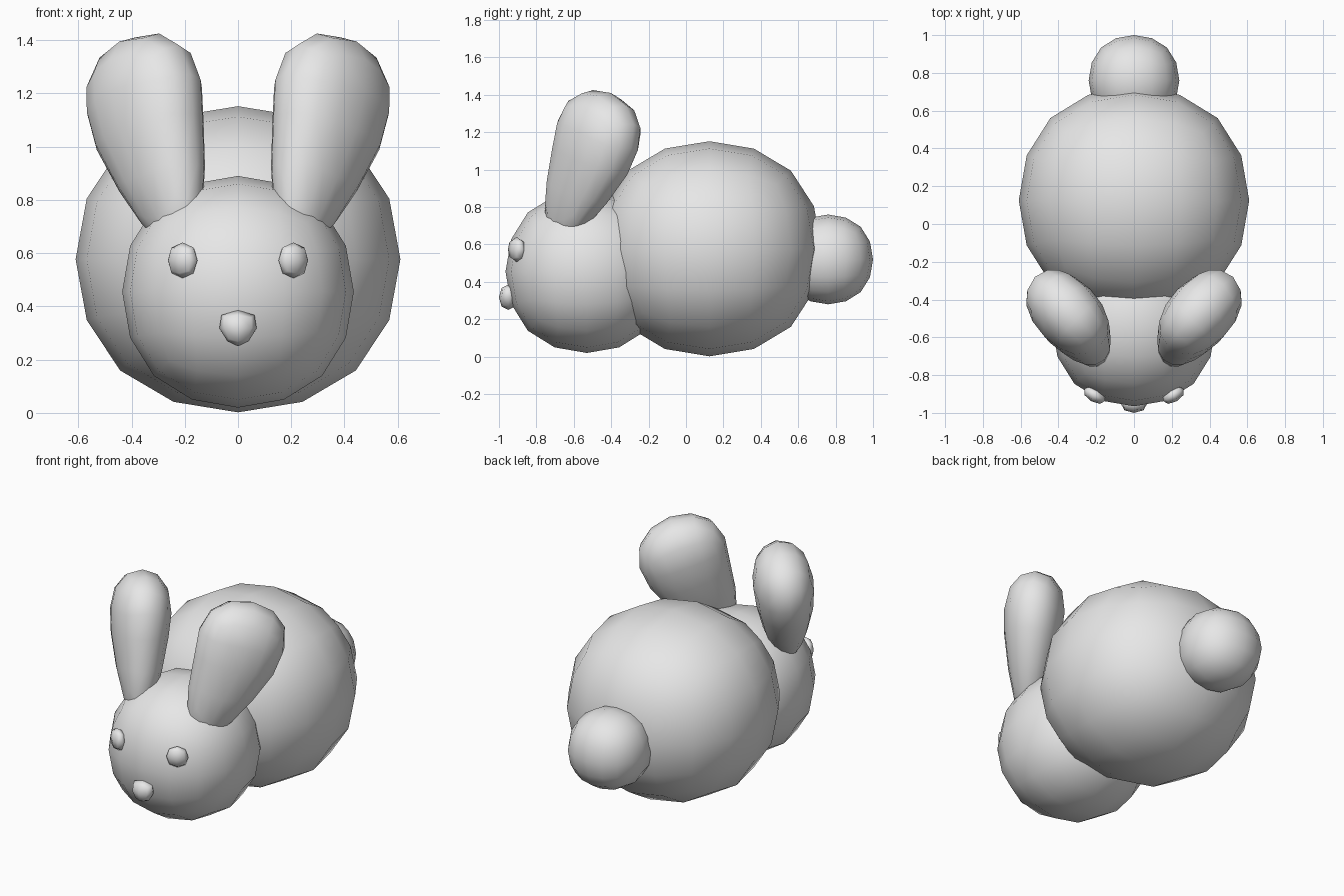
import bpy
import math
from mathutils import Vector, Matrix

default = bpy.data.objects.get("Cube")
if default:
    bpy.data.objects.remove(default, do_unlink=True)

grey = bpy.data.materials.new("plain grey")
grey.use_nodes = True
grey.diffuse_color = (0.8, 0.8, 0.8, 1)
grey.node_tree.nodes["Principled BSDF"].inputs["Base Color"].default_value = (0.8, 0.8, 0.8, 1)


def round_cube(name, level, place, mirrored=False):
    """Subdivide a cube into a ball of unit radius, then move each point with place()."""
    bpy.ops.mesh.primitive_cube_add(size=2)
    obj = bpy.context.object
    obj.name = name
    mod = obj.modifiers.new("round", "SUBSURF")
    mod.levels = mod.render_levels = level
    bpy.ops.object.modifier_apply(modifier=mod.name)
    mesh = obj.data
    mesh.name = name
    reach = max(v.co.z for v in mesh.vertices)
    for v in mesh.vertices:
        p = place(v.co / reach)
        if mirrored:
            p.x = -p.x
        v.co = p
    if mirrored:
        mesh.flip_normals()
    mesh.materials.clear()
    mesh.materials.append(grey)
    mesh.polygons.foreach_set("use_smooth", [True] * len(mesh.polygons))
    mesh.update()
    return obj


def ball(centre, radii, turn=0.0):
    """Ellipsoid placement, turned about the vertical axis."""
    rot = Matrix.Rotation(turn, 3, "Z")
    return lambda p: Vector(centre) + rot @ Vector([a * r for a, r in zip(p, radii)])


def ear_shape(p):
    """Broad leaning paddle, wider on top and drawn out towards the root."""
    if p.z > 0:
        along = Vector((0.155, 0.306, 1)) * p.z * 0.36
    else:
        along = Vector((0.27, 0.42, 1)) * p.z * 0.45
    grow = 1 + 0.38 * p.z
    wide = Vector((0.707, 0.707, -0.32)) * p.x * 0.232 * grow
    thick = Vector((0.707, -0.707, 0.107)) * p.y * 0.163 * grow
    # The two cross axes are left-handed, so swap the sign of the thin one
    return Vector((0.332, -0.512, 1.05)) + along + wide - thick


def nose_shape(p):
    """Small ball narrowing downwards."""
    grow = 1 + 0.3 * p.z
    return Vector((p.x * 0.07 * grow, -0.95 + p.y * 0.05, 0.318 + p.z * 0.068))


# Body, head and tail
round_cube("body", 2, ball((0, 0.125, 0.577), (0.61, 0.6, 0.575)))
round_cube("head", 2, ball((0, -0.53, 0.455), (0.435, 0.435, 0.435)))
round_cube("tail", 2, ball((0, 0.76, 0.52), (0.24, 0.24, 0.24)))

# Nose
round_cube("nose", 1, nose_shape)

# Ears and eyes
eye = ball((0.208, -0.905, 0.573), (0.064, 0.038, 0.067), math.radians(30))
for side, mirrored in (("left", False), ("right", True)):
    round_cube(side + "_ear", 2, ear_shape, mirrored)
    round_cube(side + "_eye", 1, eye, mirrored)
